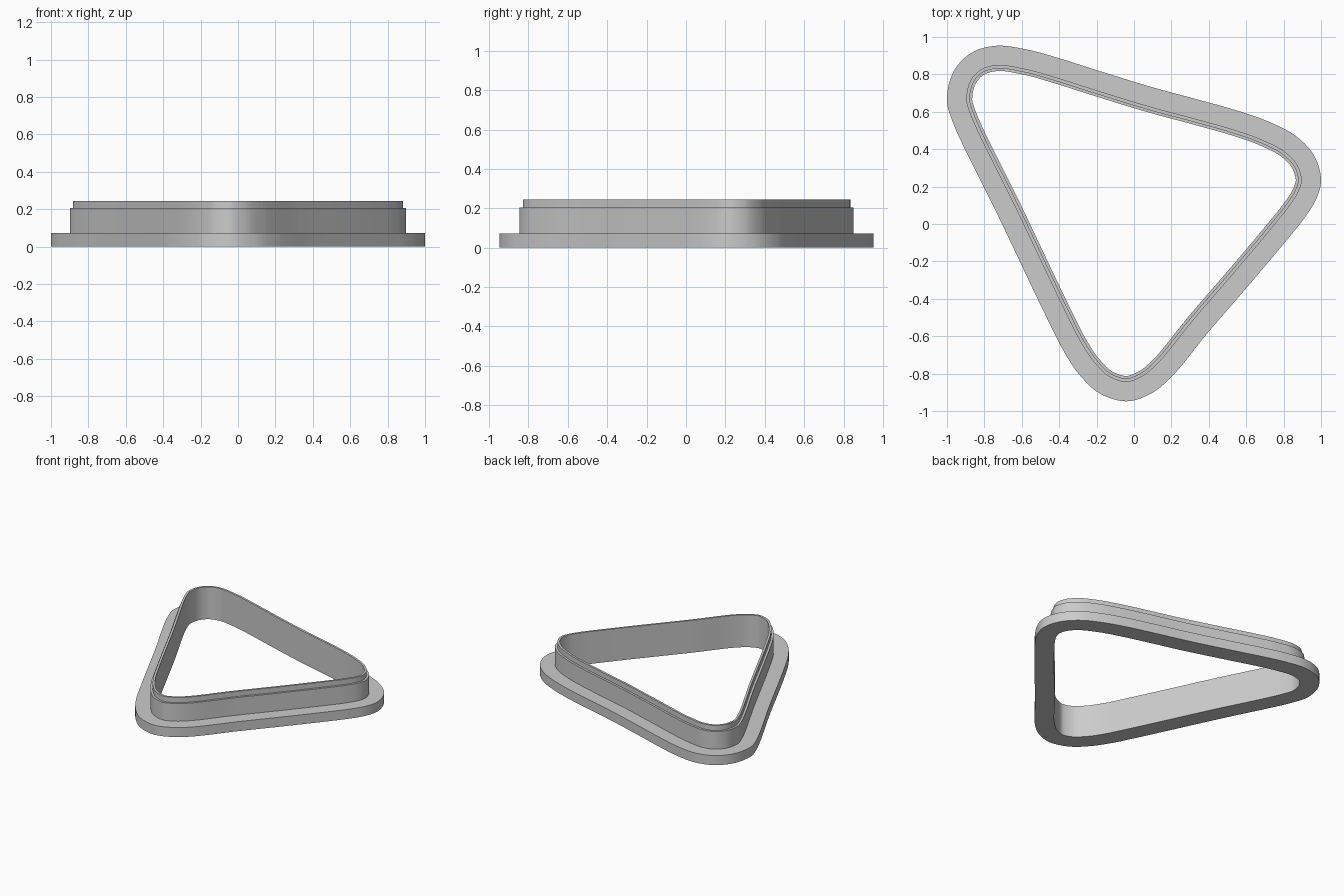
import bpy, bmesh
from mathutils import Vector

if "Cube" in bpy.data.objects:
    bpy.data.objects.remove(bpy.data.objects["Cube"])

# Outer outline of the rounded triangle, clockwise from the upper left corner
OUTLINE = [(-0.735, 0.953), (-0.56, 0.93), (-0.40, 0.886), (-0.185, 0.818),
           (0.105, 0.729), (0.35, 0.663), (0.565, 0.602), (0.725, 0.545),
           (0.87, 0.467), (0.965, 0.362), (1.0, 0.235), (0.975, 0.135),
           (0.917, 0.04), (0.83, -0.07), (0.62, -0.32), (0.40, -0.575),
           (0.20, -0.818), (0.09, -0.907), (-0.04, -0.948), (-0.185, -0.905),
           (-0.29, -0.808), (-0.37, -0.69), (-0.455, -0.525), (-0.72, 0.03),
           (-0.975, 0.56), (-1.0, 0.67), (-0.965, 0.815), (-0.87, 0.915)]
# Wall cross-section: (inset from the outline, height)
SECTION = [(0, 0), (0, 0.072), (0.103, 0.072), (0.103, 0.205),
           (0.119, 0.205), (0.119, 0.244), (0.135, 0.244), (0.135, 0)]


def smooth_loop(points, steps):
    """Centripetal spline through a closed ring of points."""
    pts = [Vector(p) for p in points]
    n, out = len(pts), []
    for i in range(n):
        a, b, c, d = (pts[(i + k) % n] for k in (-1, 0, 1, 2))
        t1 = (b - a).length ** 0.5
        t2 = t1 + (c - b).length ** 0.5
        t3 = t2 + (d - c).length ** 0.5
        for s in range(steps):
            t = t1 + (t2 - t1) * s / steps
            p = a.lerp(b, t / t1)
            q = b.lerp(c, (t - t1) / (t2 - t1))
            r = c.lerp(d, (t - t2) / (t3 - t2))
            u = p.lerp(q, t / t2)
            v = q.lerp(r, (t - t1) / (t3 - t1))
            out.append(u.lerp(v, (t - t1) / (t2 - t1)))
    return out


ring = smooth_loop(OUTLINE, 8)
n = len(ring)

# Inward directions, averaged a little so the inset rings stay even
inward = []
for i in range(n):
    tangent = ring[(i + 3) % n] - ring[i - 3]
    inward.append(Vector((tangent.y, -tangent.x)).normalized())

# Sweep the stepped section round the outline
bm = bmesh.new()
loops = []
for inset, z in SECTION:
    loops.append([bm.verts.new((*(p + d * inset), z)) for p, d in zip(ring, inward)])
for k, lower in enumerate(loops):
    upper = loops[(k + 1) % len(loops)]
    for i in range(n):
        j = (i + 1) % n
        bm.faces.new((lower[i], lower[j], upper[j], upper[i]))
bmesh.ops.recalc_face_normals(bm, faces=bm.faces)

mesh = bpy.data.meshes.new("triangle_cutter")
bm.to_mesh(mesh)
bm.free()
cutter = bpy.data.objects.new("triangle_cutter", mesh)
bpy.context.collection.objects.link(cutter)

grey = bpy.data.materials.new("plain grey")
grey.diffuse_color = (0.6, 0.6, 0.6, 1)
grey.use_nodes = True
grey.node_tree.nodes["Principled BSDF"].inputs["Base Color"].default_value = grey.diffuse_color
mesh.materials.append(grey)
